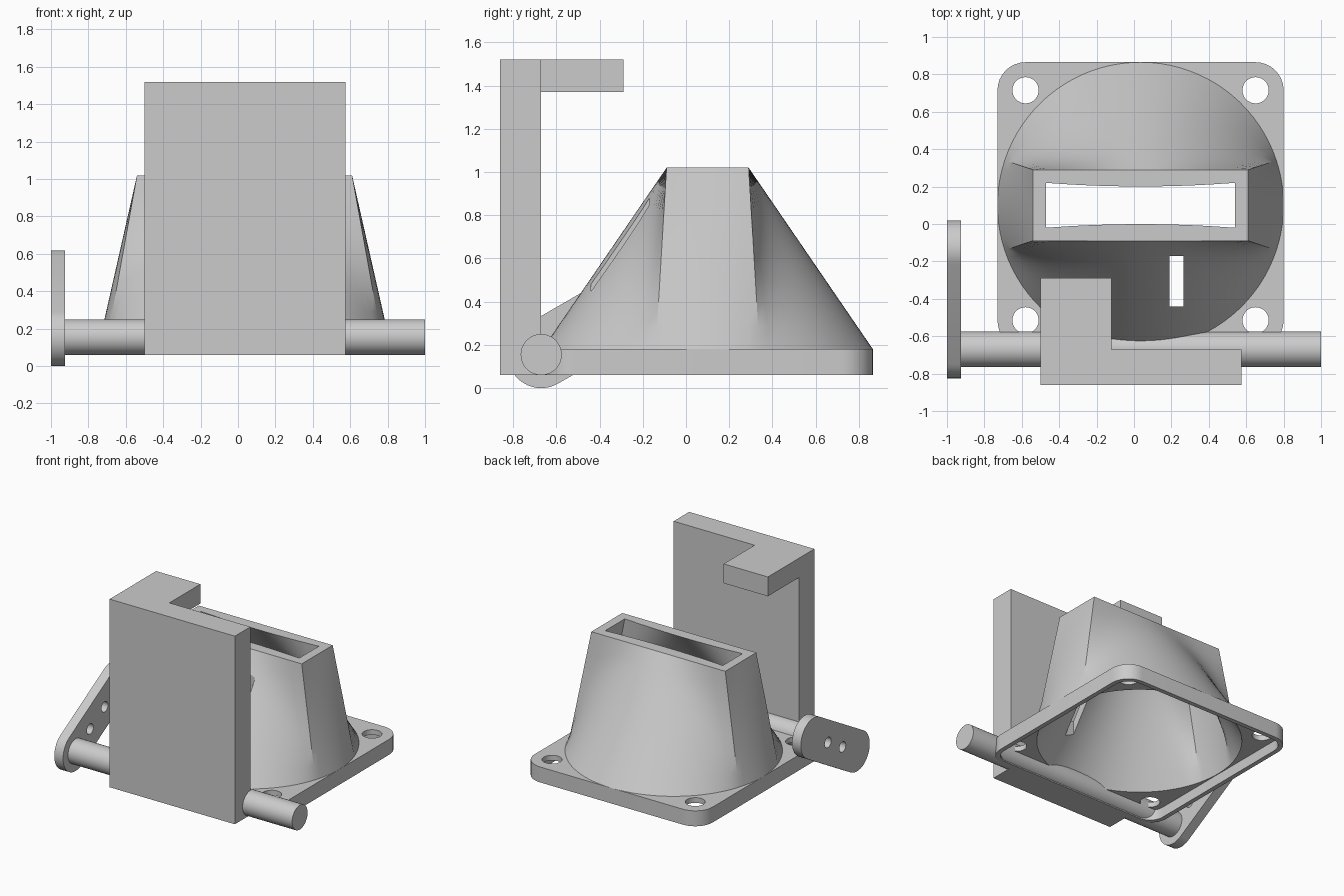
import bpy, bmesh, math
from mathutils import Vector, Matrix

if "Cube" in bpy.data.objects:
    bpy.data.objects.remove(bpy.data.objects["Cube"], do_unlink=True)

grey = bpy.data.materials.new("light grey")
grey.use_nodes = True
GREY = (0.6, 0.6, 0.6, 1)
grey.diffuse_color = GREY
grey.node_tree.nodes["Principled BSDF"].inputs["Base Color"].default_value = GREY

CX, CY = 0.035, 0.1          # funnel axis
BOTTOM, PLATE_TOP, TOP = 0.06, 0.18, 1.02
ROD = Vector((0, -0.67, 0.155))


def finish(name, bm):
    bmesh.ops.recalc_face_normals(bm, faces=bm.faces)
    me = bpy.data.meshes.new(name)
    bm.to_mesh(me)
    bm.free()
    me.materials.append(grey)
    ob = bpy.data.objects.new(name, me)
    bpy.context.collection.objects.link(ob)
    return ob


def prism(name, points, depth):
    """Extrude a closed outline of 3D points along a vector."""
    bm = bmesh.new()
    face = bm.faces.new([bm.verts.new(p) for p in points])
    ext = bmesh.ops.extrude_face_region(bm, geom=[face])
    moved = [v for v in ext["geom"] if isinstance(v, bmesh.types.BMVert)]
    bmesh.ops.translate(bm, verts=moved, vec=depth)
    return finish(name, bm)


def box(name, lo, hi):
    corners = [(lo[0], lo[1]), (hi[0], lo[1]), (hi[0], hi[1]), (lo[0], hi[1])]
    return prism(name, [(x, y, lo[2]) for x, y in corners], (0, 0, hi[2] - lo[2]))


def cylinder(name, centre, radius, length, axis="Z", sides=48):
    bm = bmesh.new()
    turn = Matrix.Rotation(math.pi / 2, 4, "Y") if axis == "X" else Matrix()
    bmesh.ops.create_cone(bm, cap_ends=True, segments=sides, radius1=radius, radius2=radius,
                          depth=length, matrix=Matrix.Translation(centre) @ turn)
    return finish(name, bm)


def arc(cx, cy, r, start, end, n):
    return [(cx + r * math.cos(math.radians(start + (end - start) * i / n)),
             cy + r * math.sin(math.radians(start + (end - start) * i / n))) for i in range(n + 1)]


def rounded_square(name, half, radius, z0, z1):
    outline = []
    for k, (sx, sy) in enumerate([(1, 1), (-1, 1), (-1, -1), (1, -1)]):
        d = half - radius
        outline += arc(CX + sx * d, CY + sy * d, radius, 90 * k, 90 * k + 90, 8)
    return prism(name, [(x, y, z0) for x, y in outline], (0, 0, z1 - z0))


def cut(target, cutters):
    bpy.context.view_layer.objects.active = target
    for c in cutters:
        mod = target.modifiers.new("cut", "BOOLEAN")
        mod.operation, mod.solver, mod.object = "DIFFERENCE", "EXACT", c
        bpy.ops.object.modifier_apply(modifier=mod.name)
        bpy.data.objects.remove(c, do_unlink=True)


def smooth(ob):
    bpy.ops.object.select_all(action="DESELECT")
    ob.select_set(True)
    bpy.context.view_layer.objects.active = ob
    bpy.ops.object.shade_smooth_by_angle(angle=math.radians(25))


# Base plate: rounded square, recessed underneath, with corner screw holes
plate = rounded_square("base_plate", 0.765, 0.15, BOTTOM, PLATE_TOP)
tools = [rounded_square("recess", 0.73, 0.115, 0, 0.14),
         cylinder("opening", (CX, CY, 0.15), 0.725, 0.4, sides=96)]
for sx in (-1, 1):
    for sy in (-1, 1):
        tools.append(cylinder("hole", (CX + sx * 0.615, CY + sy * 0.615, 0.1), 0.07, 0.4))
cut(plate, tools)
smooth(plate)


# Funnel: hollow loft from a circle up to a rectangular mouth
def loft_rings(radius, hx, hy, pinch, z0):
    corner = math.atan2(hy, hx)
    stops = [-corner, corner, math.pi - corner, math.pi + corner, 2 * math.pi - corner]
    angles = []
    for a, b, n in zip(stops, stops[1:], (10, 36, 10, 36)):
        angles += [a + (b - a) * i / n for i in range(n)]
    rings = []
    for level in range(9):
        t = level / 8
        ring = []
        for a in angles:
            c, s = math.cos(a), math.sin(a)
            reach = min(hx / max(abs(c), 1e-6), hy / max(abs(s), 1e-6))
            rx, ry = reach * c, reach * s
            ry *= 1 - pinch * (1 - (rx / hx) ** 2)
            ring.append((CX + radius * c * (1 - t) + rx * t,
                         CY + radius * s * (1 - t) + ry * t, z0 + (TOP - z0) * t))
        rings.append(ring)
    return rings


bm = bmesh.new()
rings = loft_rings(0.765, 0.575, 0.19, 0, PLATE_TOP)
rings += reversed(loft_rings(0.725, 0.505, 0.12, 0.16, 0.14))
rows = [[bm.verts.new(p) for p in ring] for ring in rings]
for lower, upper in zip(rows, rows[1:] + rows[:1]):
    for i in range(len(lower)):
        j = (i + 1) % len(lower)
        bm.faces.new((lower[i], lower[j], upper[j], upper[i]))
funnel = finish("funnel", bm)
cut(funnel, [box("slot", (0.19, -0.44, 0.3), (0.265, -0.17, 1.0))])
smooth(funnel)

# Upright front panel with an arm reaching back from its top
box("front_panel", (-0.5, -0.86, BOTTOM), (0.575, -0.67, 1.52))
box("top_arm", (-0.5, -0.67, 1.37), (-0.12, -0.29, 1.52))

# Hinge rod running across the front
smooth(cylinder("hinge_rod", ROD, 0.095, 2.0, "X"))

# Lever on the rod end: a tilted bar with rounded ends and two holes
tilt = Matrix.Rotation(math.radians(30), 4, "X")
reach = 0.618
outline = arc(0, 0, 0.155, 90, 270, 20) + arc(reach, 0, 0.155, -90, 90, 20)
lever = prism("lever", [ROD + tilt @ Vector((-1, u, v)) for u, v in outline], (0.075, 0, 0))
cut(lever, [cylinder("hole", ROD + tilt @ Vector((-0.96, reach * k / 3, 0)), 0.04, 0.3, "X", 24)
            for k in (1, 2)])
smooth(lever)
